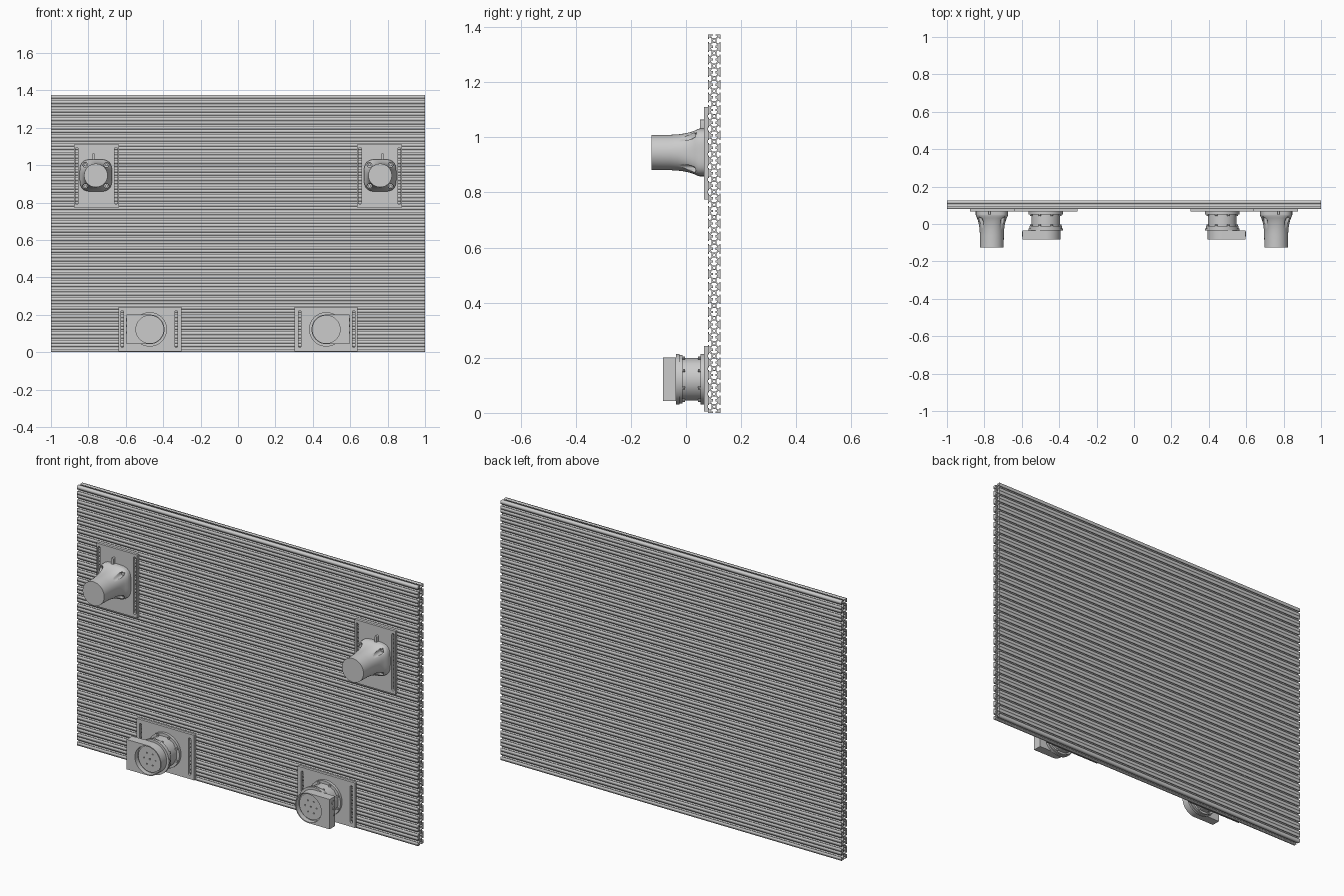
import bpy, bmesh
from math import pi, cos, sin, radians
from mathutils import Matrix

if "Cube" in bpy.data.objects:
    bpy.data.objects.remove(bpy.data.objects["Cube"])


def link(name, mesh, mirror=True, smooth=True):
    ob = bpy.data.objects.new(name, mesh)
    bpy.context.collection.objects.link(ob)
    if smooth:
        bpy.ops.object.select_all(action='DESELECT')
        ob.select_set(True)
        bpy.context.view_layer.objects.active = ob
        bpy.ops.object.shade_smooth_by_angle(angle=radians(30))
    if mirror:
        ob.modifiers.new("mirror", 'MIRROR').use_mirror_merge = False
    return ob


def extrude(loops, matrix, depth):
    """Filled outlines (inner loops become holes), extruded and moved to world space."""
    cu = bpy.data.curves.new("profile", 'CURVE')
    cu.dimensions, cu.fill_mode, cu.extrude = '2D', 'BOTH', depth / 2
    for pts in loops:
        sp = cu.splines.new('POLY')
        sp.points.add(len(pts) - 1)
        for p, (a, b) in zip(sp.points, pts):
            p.co = (a, b, 0, 1)
        sp.use_cyclic_u = True
    tmp = bpy.data.objects.new("profile", cu)
    bpy.context.collection.objects.link(tmp)
    dg = bpy.context.evaluated_depsgraph_get()
    me = bpy.data.meshes.new_from_object(tmp.evaluated_get(dg))
    bpy.data.objects.remove(tmp)
    bm = bmesh.new()
    bm.from_mesh(me)
    bmesh.ops.remove_doubles(bm, verts=bm.verts, dist=1e-5)
    bmesh.ops.recalc_face_normals(bm, faces=bm.faces)
    bm.transform(matrix)
    bm.to_mesh(me)
    bm.free()
    return me


def front_part(name, loops, y0, y1, **kw):
    """Outline drawn in x/z, extruded from y0 to y1."""
    m = Matrix.Translation((0, (y0 + y1) / 2, 0)) @ Matrix.Rotation(pi / 2, 4, 'X')
    return link(name, extrude(loops, m, y1 - y0), **kw)


def circle(x, z, r, n=48, a0=0.0, a1=2 * pi):
    return [(x + r * cos(a0 + (a1 - a0) * i / n), z + r * sin(a0 + (a1 - a0) * i / n)) for i in range(n)]


def rect(x0, x1, z0, z1):
    return [(x0, z0), (x1, z0), (x1, z1), (x0, z1)]


def slot(x, z0, z1, r):
    return circle(x, z1 - r, r, 8, 0, pi) + [(x - r, z1 - r)] + circle(x, z0 + r, r, 8, pi, 2 * pi) + [(x + r, z0 + r)]


# Back wall: stacked slotted bars
CELLS, H = 30, 0.0229
quarter = [(H, H), (.005, H), (.005, .0187), (.0105, .0187), (.0105, .0145), (.006, .009),
           (-.006, .009), (-.0105, .0145), (-.0105, .0187), (-.005, .0187), (-.005, H)]
outline = []
for k in range(4):
    c, s = round(cos(k * pi / 2)), round(sin(k * pi / 2))
    outline += [(c * a - s * b, s * a + c * b) for a, b in quarter]
m = Matrix.Translation((0, 0.125 - H, H)) @ Matrix.Rotation(pi / 2, 4, 'Z') @ Matrix.Rotation(pi / 2, 4, 'X')
wall = link("slotted_wall", extrude([outline, circle(0, 0, .0045, 12)], m, 2.0), mirror=False, smooth=False)
arr = wall.modifiers.new("stack", 'ARRAY')
arr.count = CELLS
arr.use_relative_offset = False
arr.use_constant_offset = True
arr.constant_offset_displace = (0, 0, 2 * H)

WALL_Y, PLATE_Y = 0.125 - 2 * H, 0.066

# Upper mounting plates with long slots
front_part("upper_plate", [rect(-.877, -.637, .775, 1.11), slot(-.862, .79, 1.095, .007),
                           slot(-.652, .79, 1.095, .007)], PLATE_Y, WALL_Y)
# Lower mounting plates
front_part("lower_plate", [rect(-.64, -.303, .005, .243), slot(-.618, .025, .223, .007),
                           slot(-.33, .025, .223, .007)], PLATE_Y, WALL_Y)

# Flared nozzle: round tube blending to a rounded square base
CX, CZ = -.76, .945


def section(bm, y, half, power, n=64):
    ring = []
    for i in range(n):
        a = 2 * pi * i / n
        r = half / (abs(cos(a)) ** power + abs(sin(a)) ** power) ** (1 / power)
        ring.append(bm.verts.new((CX + r * cos(a), y, CZ + r * sin(a))))
    return ring


bm = bmesh.new()
stations = [(-.125, .063, 2), (-.06, .064, 2), (-.03, .0655, 2.1), (-.005, .069, 2.3),
            (.015, .0735, 2.7), (.032, .0795, 3.2), (.044, .0855, 3.6), (.05, .0865, 3.6), (PLATE_Y, .0865, 3.6)]
rings = [section(bm, *s) for s in stations]
for a, b in zip(rings, rings[1:]):
    for i in range(len(a)):
        j = (i + 1) % len(a)
        bm.faces.new((a[i], a[j], b[j], b[i]))
bm.faces.new(rings[0])
bm.faces.new(rings[-1])
bmesh.ops.recalc_face_normals(bm, faces=bm.faces)
me = bpy.data.meshes.new("nozzle")
bm.to_mesh(me)
bm.free()
nozzle = link("flared_nozzle", me)
corners = [(CX + sx * .057, CZ + sz * .057) for sx in (-1, 1) for sz in (-1, 1)]

# Bolt pockets cut in the flare, with bolt heads inside
cutter = front_part("pocket_cutter", [circle(x, z, .0125, 20) for x, z in corners], -.1, .05, mirror=False)
cutter.hide_render = True
cutter.hide_viewport = True
cut = nozzle.modifiers.new("pockets", 'BOOLEAN')
cut.operation, cut.object, cut.solver = 'DIFFERENCE', cutter, 'EXACT'
nozzle.modifiers.move(1, 0)
front_part("nozzle_bolts", [circle(x, z, .008, 12) for x, z in corners], .04, .052)
front_part("nozzle_tab", [slot(-.772, 1.02, 1.064, .006)], .05, PLATE_Y)

# Lower drive units: rear flange, faceted neck, front flange
DX, DZ = -.472, .122
front_part("rear_flange", [circle(DX, DZ, .092)], .052, PLATE_Y)
front_part("faceted_neck", [circle(DX, DZ, .079, 12, pi / 12, 2 * pi + pi / 12)], -.014, .052, smooth=False)
front_part("front_flange", [circle(DX, DZ, .088)], -.024, -.012)
front_part("flange_collar", [circle(DX, DZ, .092)], -.036, -.024)
for name, y0, y1 in (("rear_flange_bolts", .044, .052), ("front_flange_bolts", -.012, -.004)):
    front_part(name, [circle(DX + .084 * cos(a), DZ + .084 * sin(a), .006, 10)
                      for a in [pi / 8 + k * pi / 4 for k in range(8)]], y0, y1)

# Head: D-shaped housing with a recessed round face
R = .079
housing = circle(DX, DZ, R, 32, -pi / 2, pi / 2) + [(DX, DZ + R), (-.595, DZ + R), (-.595, DZ - R)]
front_part("head_back", [housing], -.058, -.036)
front_part("head_rim", [housing, circle(DX, DZ, .074)], -.083, -.058)
holes = [circle(DX + .034 * cos(k * pi / 3), DZ + .034 * sin(k * pi / 3), .0035, 10) for k in range(6)]
front_part("head_disc", [circle(DX, DZ, .068)] + holes + [circle(DX, DZ, .004, 10)], -.064, -.058)

# Round ports on the outer side of each head
ports = [(-.056, .174, .010), (-.051, .142, .007), (-.045, .142, .004), (-.046, .106, .006)]
m = Matrix.Translation((-.596, 0, 0)) @ Matrix.Rotation(pi / 2, 4, 'Z') @ Matrix.Rotation(pi / 2, 4, 'X')
for i, (y, z, r) in enumerate(ports):
    link(f"side_port_{i + 1}", extrude([circle(y, z, r, 20)], m, .004))
